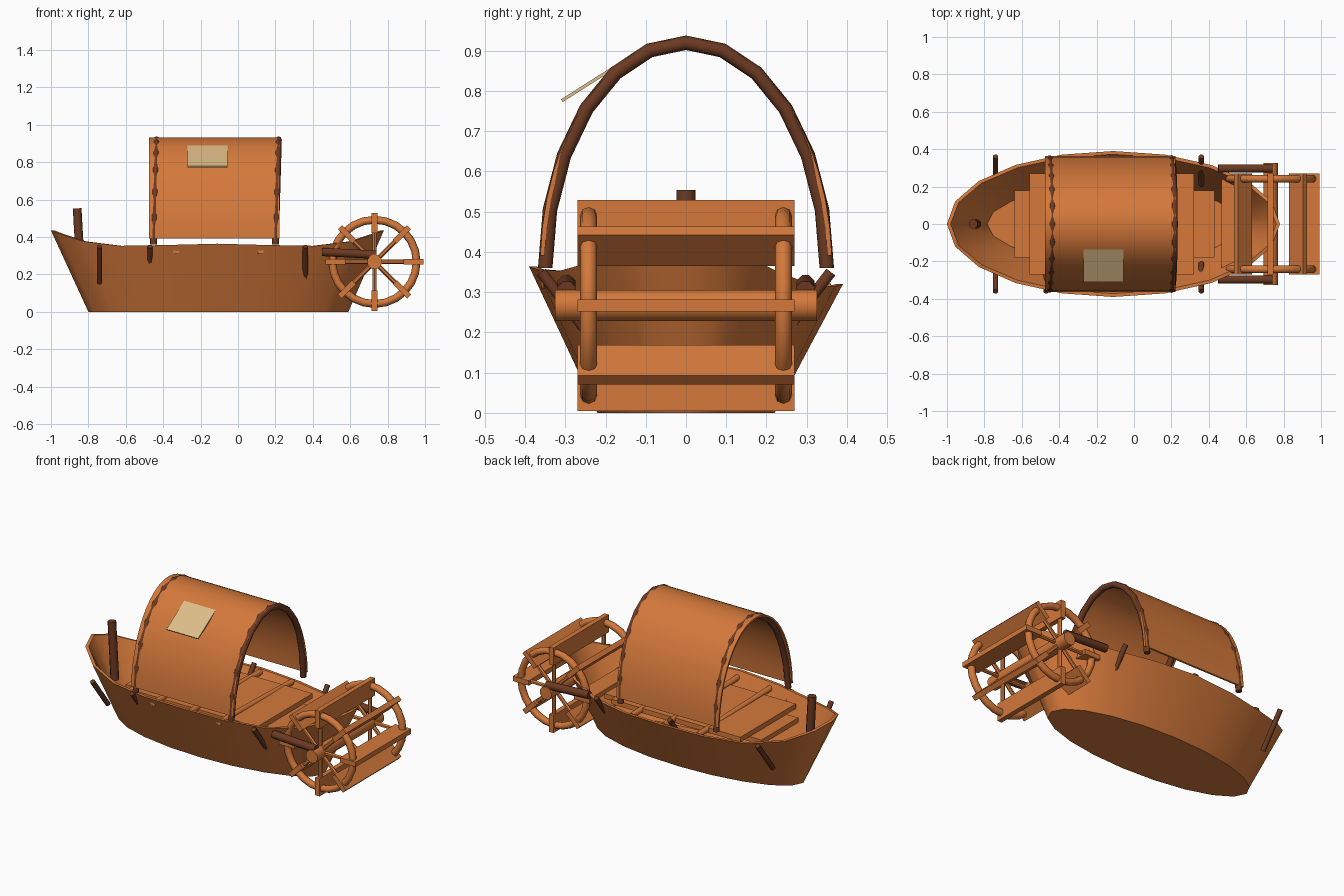
import bpy, bmesh, math
from mathutils import Vector

if "Cube" in bpy.data.objects:
    bpy.data.objects.remove(bpy.data.objects["Cube"])


def material(name, rgb):
    m = bpy.data.materials.new(name)
    m.diffuse_color = (*rgb, 1)
    m.use_nodes = True
    m.node_tree.nodes["Principled BSDF"].inputs["Base Color"].default_value = m.diffuse_color
    return m


WOOD = material("orange wood", (0.66, 0.19, 0.043))
DARK = material("dark wood", (0.15, 0.042, 0.016))
TAN = material("tan cloth", (0.73, 0.51, 0.25))


def finish(name, bm, mat, angle=None):
    bmesh.ops.recalc_face_normals(bm, faces=bm.faces)
    me = bpy.data.meshes.new(name)
    bm.to_mesh(me)
    bm.free()
    me.materials.append(mat)
    ob = bpy.data.objects.new(name, me)
    bpy.context.collection.objects.link(ob)
    if angle:
        bpy.ops.object.select_all(action='DESELECT')
        ob.select_set(True)
        bpy.context.view_layer.objects.active = ob
        bpy.ops.object.shade_smooth_by_angle(angle=math.radians(angle))
    return ob


def loft(name, rings, mat, angle=None, caps=True, loop=False):
    """Skin a list of closed rings with equal point counts."""
    bm = bmesh.new()
    rows = [[bm.verts.new(p) for p in r] for r in rings]
    n = len(rows[0])
    pairs = list(zip(rows, rows[1:])) + ([(rows[-1], rows[0])] if loop else [])
    for a, b in pairs:
        for i in range(n):
            j = (i + 1) % n
            bm.faces.new((a[i], a[j], b[j], b[i]))
    if caps and not loop:
        bm.faces.new(rows[0])
        bm.faces.new(rows[-1])
    return finish(name, bm, mat, angle)


def rod(name, a, b, r, mat, sides=8):
    """Round bar between two points."""
    a, b = Vector(a), Vector(b)
    rot = (b - a).to_track_quat('Z', 'Y')
    circ = [rot @ Vector((r * math.cos((i + .5) * math.tau / sides),
                          r * math.sin((i + .5) * math.tau / sides), 0)) for i in range(sides)]
    return loft(name, [[a + c for c in circ], [b + c for c in circ]], mat, 50)


def box(name, centre, size, mat, axis='Y', turn=0):
    bm = bmesh.new()
    bmesh.ops.create_cube(bm, size=1)
    bmesh.ops.scale(bm, vec=size, verts=bm.verts)
    ob = finish(name, bm, mat)
    ob.location = centre
    setattr(ob.rotation_euler, axis.lower(), turn)
    return ob


# Hull: slightly tilted rim with raised ends, flat bottom, open inside
def oval(cx, a, b, height):
    pts = []
    for i in range(20):
        t = i * math.tau / 20
        c, s = math.cos(t), math.sin(t)
        z = height if height is not None else .342 - .08*c*c + .173*c**4 - .022*s
        pts.append((cx + a*c, b*s, z))
    return pts


loft("hull", [oval(-.105, .695, .22, 0), oval(-.11, .89, .39, None),
              oval(-.11, .87, .372, None), oval(-.105, .68, .207, .02)], WOOD, 40)

# Stepped deck boards and cross beams
box("upper_deck", (-.12, 0, .305), (.88, .54, .03), WOOD)
box("lower_deck", (-.105, 0, .275), (1.07, .36, .03), WOOD)
for x in (-.33, -.1, .12):
    rod("cross_beam", (x, -.36, .325), (x, .36, .305), .018, WOOD)

# Bow post
rod("bow_post", (-.84, 0, .2), (-.86, 0, .553), .025, DARK)

# Slanted pegs through the hull sides
for x, s in ((-.74, 1), (-.74, -1), (.36, 1), (.36, -1), (-.47, -1), (-.14, 1)):
    rod("side_peg", (x, s*.36, .35), (x, s*.21, .155), .015, DARK)


# Arched roof shell
def arch(a, b, lo, n):
    ts = [lo + (math.pi - 2*lo) * i / n for i in range(n + 1)]
    return [(a*math.cos(t), .36 + b*math.sin(t)) for t in ts]


section = arch(.363, .572, .055, 24) + arch(.352, .561, .055, 24)[::-1]
bm = bmesh.new()
ends = [[bm.verts.new((x, y, z)) for y, z in section] for x in (-.475, .222)]
n = len(section)
for i in range(n):
    j = (i + 1) % n
    bm.faces.new((ends[0][i], ends[0][j], ends[1][j], ends[1][i]))
for e in ends:
    for i in range(n // 2 - 1):
        bm.faces.new((e[i], e[i+1], e[n-2-i], e[n-1-i]))
finish("roof", bm, WOOD, 40)

# Roof hoops, leaning slightly toward the stern
for x in (-.452, .2):
    path = arch(.35, .56, 0, 12)
    rings = []
    for k, (y, z) in enumerate(path):
        t = math.pi * k / 12
        nrm = Vector((0, math.cos(t)/.35, math.sin(t)/.56)).normalized()
        base = Vector((x + .016*(z - .36)/.56, y, z))
        rings.append([base + .018*(math.cos(q)*nrm + math.sin(q)*Vector((1, 0, 0)))
                      for q in (i*math.tau/8 for i in range(8))])
    loft("roof_hoop", rings, DARK, 50)

# Tan flap sloping out of the roof
box("roof_flap", (-.163, -.222, .831), (.215, .205, .008), TAN, 'X', math.atan2(.07, .11))

# Paddle wheel
CX, CZ = .73, .267
rod("wheel_axle", (CX, -.325, CZ), (CX, .325, CZ), .04, WOOD, 12)
for s in (-1, 1):
    y = s * .242
    rings = []
    for i in range(24):
        t = i * math.tau / 24
        rings.append([(CX + (.225 + .021*math.cos(q))*math.cos(t), y + .021*math.sin(q),
                       CZ + (.225 + .021*math.cos(q))*math.sin(t))
                      for q in (k*math.tau/8 for k in range(8))])
    loft("wheel_ring", rings, WOOD, 50, loop=True)
    for i in range(8):
        t = i * math.tau / 8
        rod("wheel_spoke", (CX, y, CZ),
            (CX + .22*math.cos(t), y, CZ + .22*math.sin(t)), .012, WOOD, 6)
    # Arms carrying the axle
    rod("wheel_arm", (.45, s*.297, .32), (.74, s*.297, .305), .024, DARK)
for i in range(8):
    t = i * math.tau / 8
    box("paddle", (CX + .208*math.cos(t), 0, CZ + .208*math.sin(t)),
        (.108, .54, .03), WOOD, 'Y', -t)
